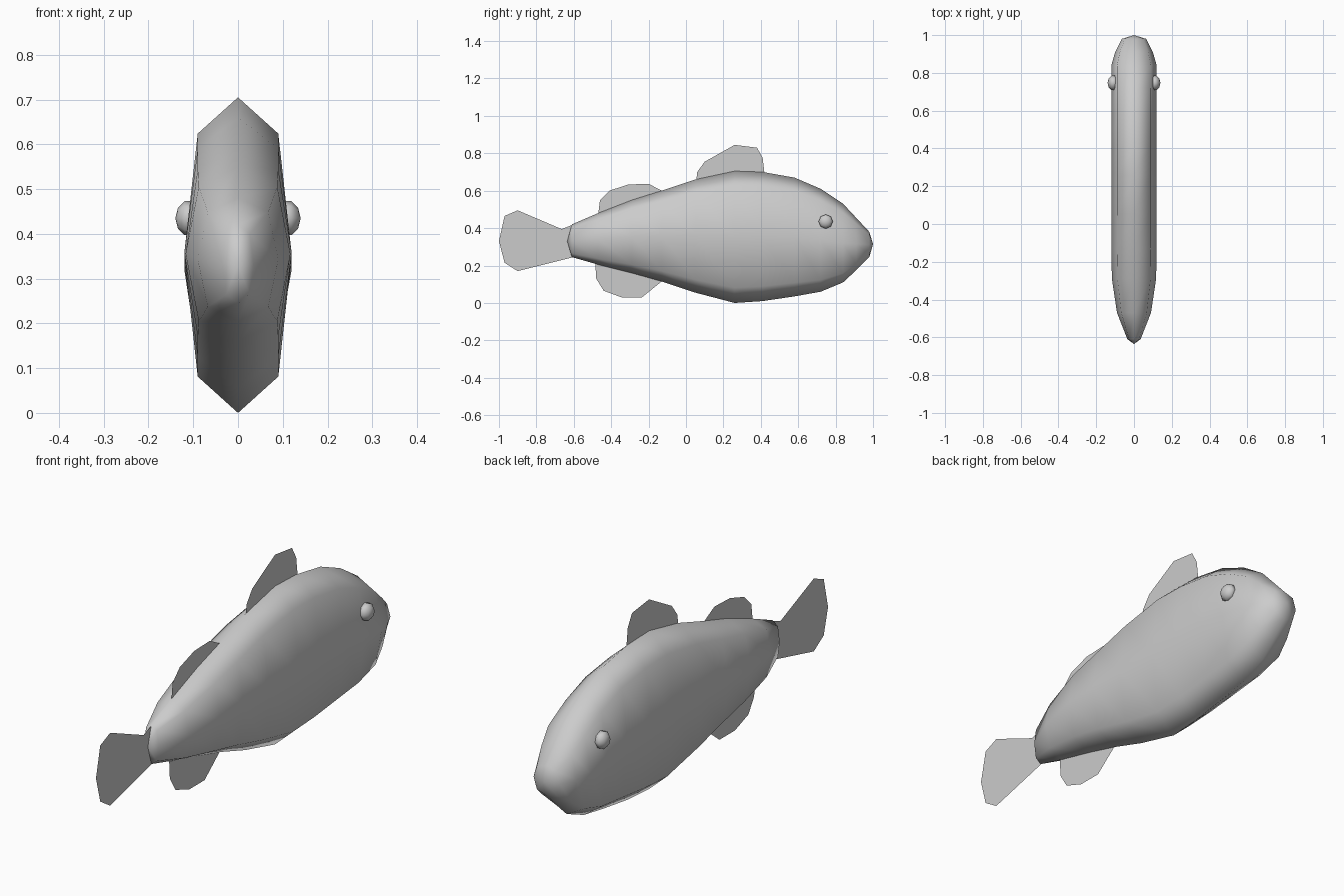
import bpy, bmesh, math

if "Cube" in bpy.data.objects:
    bpy.data.objects.remove(bpy.data.objects["Cube"])


def make_object(name, bm, smooth=False):
    mesh = bpy.data.meshes.new(name)
    bm.to_mesh(mesh)
    bm.free()
    obj = bpy.data.objects.new(name, mesh)
    bpy.context.collection.objects.link(obj)
    for p in mesh.polygons:
        p.use_smooth = smooth
    return obj


# Body: eight-sided rings lofted from tail to snout (y, top, bottom, half width)
stations = [
    (-0.61, 0.42, 0.245, 0.035), (-0.47, 0.48, 0.205, 0.09),
    (-0.29, 0.55, 0.16, 0.117), (-0.13, 0.60, 0.115, 0.12),
    (0.05, 0.66, 0.055, 0.12), (0.26, 0.705, 0.0, 0.12),
    (0.41, 0.70, 0.01, 0.12), (0.58, 0.67, 0.035, 0.12),
    (0.72, 0.61, 0.06, 0.12), (0.84, 0.53, 0.11, 0.12),
    (0.91, 0.455, 0.175, 0.10), (0.98, 0.38, 0.245, 0.065),
]
section = [(0, 1), (0.75, 0.77), (1, 0), (0.75, -0.77),
           (0, -1), (-0.75, -0.77), (-1, 0), (-0.75, 0.77)]
bm = bmesh.new()
rings = []
for y, top, bottom, w in stations:
    mid, half = (top + bottom) / 2, (top - bottom) / 2
    rings.append([bm.verts.new((u * w, y, mid + v * half)) for u, v in section])
for a, b in zip(rings, rings[1:]):
    for i in range(8):
        j = (i + 1) % 8
        bm.faces.new((a[i], a[j], b[j], b[i]))
for ring, y, z in ((rings[0], -0.635, 0.33), (rings[-1], 1.0, 0.315)):
    tip = bm.verts.new((0, y, z))
    for i in range(8):
        bm.faces.new((ring[i], ring[(i + 1) % 8], tip))
bmesh.ops.recalc_face_normals(bm, faces=bm.faces)
make_object("body", bm, True)

# Fins: flat sheets on the centre plane, outlined in (y, z)
fins = {
    "tail_fin": [(-0.60, 0.42), (-0.665, 0.395), (-0.90, 0.495), (-0.97, 0.465),
                 (-1.0, 0.33), (-0.97, 0.215), (-0.90, 0.17), (-0.665, 0.267),
                 (-0.60, 0.245)],
    "front_dorsal_fin": [(0.055, 0.65), (0.06, 0.70), (0.10, 0.755), (0.26, 0.845),
                         (0.38, 0.83), (0.41, 0.775), (0.42, 0.69), (0.26, 0.69)],
    "rear_dorsal_fin": [(-0.47, 0.47), (-0.46, 0.55), (-0.41, 0.60), (-0.31, 0.633),
                        (-0.20, 0.637), (-0.13, 0.60), (-0.29, 0.54)],
    "anal_fin": [(-0.485, 0.215), (-0.48, 0.13), (-0.44, 0.065), (-0.345, 0.03),
                 (-0.235, 0.03), (-0.13, 0.115), (-0.29, 0.17)],
}
for name, outline in fins.items():
    bm = bmesh.new()
    face = bm.faces.new([bm.verts.new((0, y, z)) for y, z in outline])
    bmesh.ops.triangulate(bm, faces=[face])
    make_object(name, bm)

# Eyes: small low-poly spheres with the pole facing sideways
for name, side in (("left_eye", -1), ("right_eye", 1)):
    bpy.ops.mesh.primitive_uv_sphere_add(
        segments=8, ring_count=5, radius=0.04,
        location=(side * 0.11, 0.747, 0.435), rotation=(0, math.pi / 2, 0))
    eye = bpy.context.object
    eye.name = name
    eye.scale.z = 0.75
    bpy.ops.object.shade_smooth()
